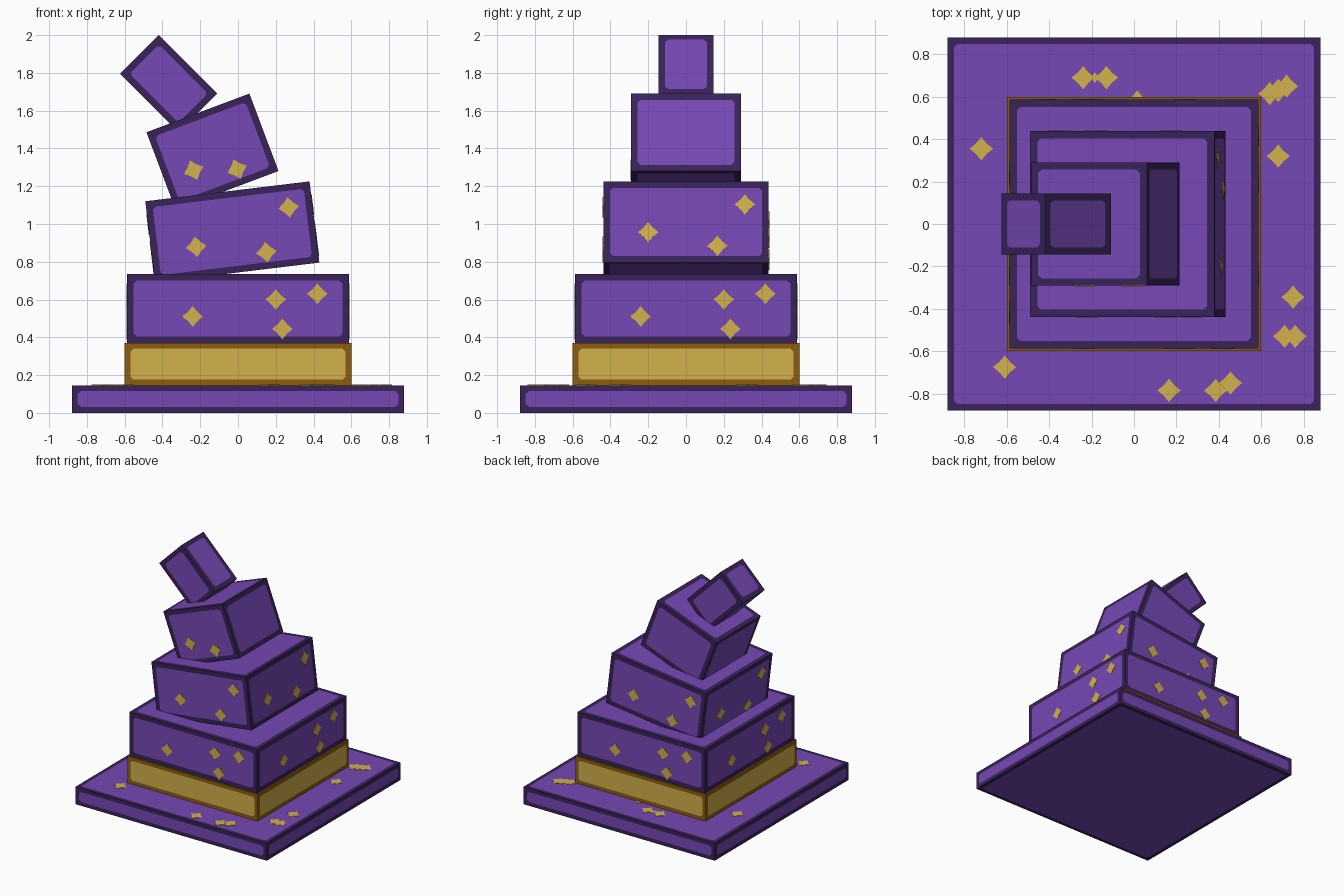
import bpy, bmesh
from math import radians, sin, cos, pi
from mathutils import Matrix, Vector

default = bpy.data.objects.get("Cube")
if default:
    bpy.data.objects.remove(default, do_unlink=True)


def srgb(r, g, b):
    return [((c / 255 + 0.055) / 1.055) ** 2.4 for c in (r, g, b)] + [1]


def material(name, rgb):
    m = bpy.data.materials.new(name)
    m.use_nodes = True
    m.diffuse_color = rgb
    m.node_tree.nodes["Principled BSDF"].inputs["Base Color"].default_value = rgb
    return m


PURPLE = material("purple cloth", srgb(118, 72, 181))
DARK = material("dark purple trim", srgb(57, 35, 89))
GOLD = material("gold", srgb(210, 177, 75))
BROWN = material("brown gold trim", srgb(141, 92, 16))


def finish(bm, name, materials, loc, tilt):
    bmesh.ops.recalc_face_normals(bm, faces=bm.faces)
    mesh = bpy.data.meshes.new(name)
    bm.to_mesh(mesh)
    bm.free()
    for m in materials:
        mesh.materials.append(m)
    ob = bpy.data.objects.new(name, mesh)
    ob.location = loc
    ob.rotation_euler.y = -radians(tilt)
    bpy.context.collection.objects.link(ob)
    return ob


def panel_box(name, half, height, loc, tilt=0, trim=DARK, panel=PURPLE, border=0.035):
    """Square box whose faces are panels with clipped corners inside a trim border."""
    bm = bmesh.new()
    bmesh.ops.create_cube(bm, size=1)
    bmesh.ops.scale(bm, vec=(2 * half, 2 * half, height), verts=bm.verts)
    panels = list(bm.faces)
    bmesh.ops.inset_individual(bm, faces=panels, thickness=border, use_even_offset=True)
    for f in bm.faces:
        f.material_index = 0
    for f in panels:
        f.material_index = 1
    corners = list({v for f in panels for v in f.verts})
    bmesh.ops.bevel(bm, geom=corners, offset=0.016, segments=1,
                    affect='VERTICES', material=0)
    return finish(bm, name, [trim, panel], loc, tilt)


def add_star(bm, matrix, size=0.055):
    """Thin four-pointed star, flat in its local XY plane."""
    ring = []
    for i in range(8):
        r = size if i % 2 == 0 else size * 0.64
        ring.append(bm.verts.new((r * cos(i * pi / 4), r * sin(i * pi / 4), -0.004)))
    face = bm.faces.new(ring)
    top = bmesh.ops.extrude_face_region(bm, geom=[face])
    raised = [g for g in top["geom"] if isinstance(g, bmesh.types.BMVert)]
    bmesh.ops.translate(bm, vec=(0, 0, 0.007), verts=raised)
    bmesh.ops.transform(bm, matrix=matrix, verts=ring + raised)


def side_stars(name, spots, half, loc, tilt=0, sides=4):
    bm = bmesh.new()
    for k in range(sides):
        turn = Matrix.Rotation(k * pi / 2, 4, 'Z')
        for u, v in spots:
            place = Matrix.Translation((u, -half, v)) @ Matrix.Rotation(pi / 2, 4, 'X')
            add_star(bm, turn @ place)
    finish(bm, name, [GOLD], loc, tilt)


# Brim and hat band
panel_box("brim", 0.88, 0.146, (0, 0, 0.073), border=0.031)
panel_box("hat_band", 0.6, 0.224, (0, 0, 0.258), trim=BROWN, panel=GOLD, border=0.03)

# Stacked crown tiers, leaning further with height
tiers = [
    ("lower_tier", 0.587, 0.365, (0, 0, 0.5525), 0, 4,
     [(-0.24, -0.042), (0.2, 0.048), (0.42, 0.078), (0.235, -0.108)]),
    ("middle_tier", 0.438, 0.433, (-0.03, 0, 0.958), 6.9, 4,
     [(-0.2, -0.055), (0.312, 0.093), (0.166, -0.128)]),
    ("upper_tier", 0.291, 0.438, (-0.135, 0, 1.383), 20.6, 1,
     [(-0.128, -0.057), (0.089, -0.133)]),
    ("hat_tip", 0.145, 0.438, (-0.367, 0, 1.743), 45, 0, []),
]
for name, half, height, loc, tilt, sides, spots in tiers:
    panel_box(name, half, height, loc, tilt)
    if spots:
        side_stars(name + "_stars", spots, half, loc, tilt, sides)

# Stars scattered over the brim
bm = bmesh.new()
for x, y in [(-0.24, 0.69), (-0.13, 0.69), (0.015, 0.575), (0.72, 0.65), (0.64, 0.615),
             (0.68, 0.63), (0.68, 0.32), (-0.72, 0.355), (0.75, -0.345), (0.71, -0.53),
             (0.76, -0.53), (-0.61, -0.675), (0.165, -0.785), (0.385, -0.785),
             (0.455, -0.75)]:
    add_star(bm, Matrix.Translation((x, y, 0.146)))
add_star(bm, Matrix.Translation((-0.185, 0.69, 0.146)), 0.025)
finish(bm, "brim_stars", [GOLD], (0, 0, 0), 0)
